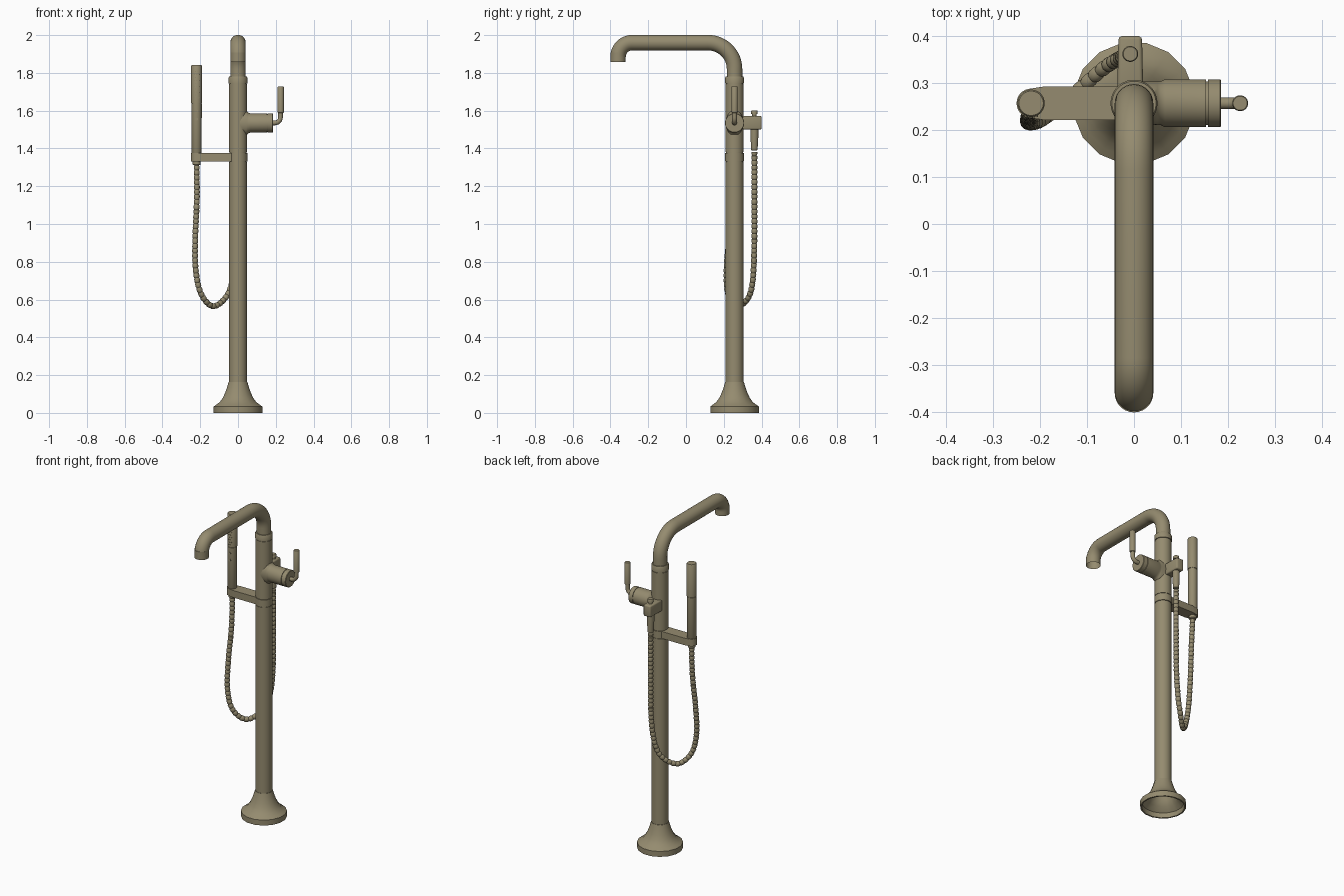
import bpy, bmesh, math
from mathutils import Vector, Matrix

if "Cube" in bpy.data.objects:
    bpy.data.objects.remove(bpy.data.objects["Cube"])

CY = 0.257  # y of the column axis
mat = bpy.data.materials.new("brushed bronze")
mat.diffuse_color = (0.30, 0.26, 0.16, 1)
mat.use_nodes = True
mat.node_tree.nodes["Principled BSDF"].inputs["Base Color"].default_value = mat.diffuse_color


def finish(name, bm, angle=35):
    bmesh.ops.recalc_face_normals(bm, faces=bm.faces)
    me = bpy.data.meshes.new(name)
    bm.to_mesh(me)
    bm.free()
    me.materials.append(mat)
    ob = bpy.data.objects.new(name, me)
    bpy.context.collection.objects.link(ob)
    bpy.ops.object.select_all(action='DESELECT')
    ob.select_set(True)
    bpy.context.view_layer.objects.active = ob
    bpy.ops.object.shade_smooth_by_angle(angle=math.radians(angle))
    return ob


def skin(bm, rings, cap=True):
    for a, b in zip(rings, rings[1:]):
        n = len(a)
        for i in range(n):
            bm.faces.new((a[i], a[(i + 1) % n], b[(i + 1) % n], b[i]))
    if cap:
        return bm.faces.new(rings[0]), bm.faces.new(rings[-1])


def lathe(name, profile, loc, axis='Z', segs=32, cap=True, squash=None):
    """Revolve (radius, height) pairs; squash limits the ring's y radius."""
    bm = bmesh.new()
    rings = []
    for r, h in profile:
        ring = []
        for i in range(segs):
            t = 2 * math.pi * (i + 0.5) / segs
            u, v = r * math.cos(t), r * math.sin(t)
            if squash and r > squash:
                v *= 0.047 / r
            p = Vector((u, v, h)) if axis == 'Z' else Vector((h, v, u))
            ring.append(bm.verts.new(p + Vector(loc)))
        rings.append(ring)
    skin(bm, rings, cap)
    return finish(name, bm)


def sweep(name, pts, radii, segs=20, hollow=0):
    """Round tube along points, optionally with a recessed open end."""
    bm = bmesh.new()
    pts = [Vector(p) for p in pts]
    rings, side, tan = [], None, None
    for k, p in enumerate(pts):
        tan = (pts[min(k + 1, len(pts) - 1)] - pts[max(k - 1, 0)]).normalized()
        ref = side or (Vector((0, 1, 0)) if abs(tan.y) < 0.8 else Vector((1, 0, 0)))
        side = (ref - tan * ref.dot(tan)).normalized()
        up = tan.cross(side)
        rings.append([bm.verts.new(p + radii[k] * (side * math.cos(t) + up * math.sin(t)))
                      for t in (2 * math.pi * i / segs for i in range(segs))])
    end = skin(bm, rings)[1]
    if hollow:
        bmesh.ops.inset_individual(bm, faces=[end], thickness=hollow)
        ext = bmesh.ops.extrude_discrete_faces(bm, faces=[end])["faces"][0]
        bmesh.ops.translate(bm, verts=ext.verts, vec=-tan * 0.05)
    return finish(name, bm)


def prism(name, outline, z0, z1, bevel):
    bm = bmesh.new()
    skin(bm, [[bm.verts.new((x, y, z)) for x, y in outline] for z in (z0, z1)])
    if bevel:
        bmesh.ops.bevel(bm, geom=list(bm.edges), offset=bevel, segments=3,
                        profile=0.5, affect='EDGES')
    return finish(name, bm)


def arc(c, r, a0, a1, n=12):
    """Arc in the y-z plane at x = 0."""
    return [(0, c[0] + r * math.cos(math.radians(a0 + (a1 - a0) * i / n)),
             c[1] + r * math.sin(math.radians(a0 + (a1 - a0) * i / n))) for i in range(n + 1)]


# Flared, hollow floor base
lathe("floor_base", [(0.12, 0.03), (0.122, 0), (0.131, 0), (0.131, 0.034), (0.115, 0.045),
                     (0.098, 0.058), (0.082, 0.08), (0.07, 0.105), (0.059, 0.135), (0.051, 0.163),
                     (0.044, 0.163), (0.053, 0.13), (0.072, 0.085), (0.09, 0.055), (0.12, 0.03)],
      (0, CY, 0), segs=16, cap=False)

# Column with narrow joint grooves
prof = [(0.048, 0.15)]
for z in (1.33, 1.378, 1.742):
    r = prof[-1][0]
    r2 = {1.33: 0.05, 1.378: 0.048, 1.742: 0.05}[z]
    prof += [(r, z - 0.002), (0.045, z - 0.002), (0.045, z + 0.002), (r2, z + 0.002)]
prof += [(0.05, 1.775), (0.047, 1.78)]
lathe("column", prof, (0, CY, 0))

# Spout: up, over and down, open at the tip
path = [(0, CY, 1.76)] + arc((CY - 0.14, 1.82), 0.14, 0, 90) \
    + arc((-0.285, 1.885), 0.075, 90, 180) + [(0, -0.36, 1.858)]
sweep("spout", path, [0.041] * len(path), 28, hollow=0.007)

# Valve body on the right, flared into the column
lathe("valve_body", [(0.068, 0.0), (0.067, 0.044), (0.059, 0.05), (0.054, 0.057), (0.051, 0.066),
                     (0.051, 0.153), (0.047, 0.153), (0.047, 0.157), (0.051, 0.157),
                     (0.051, 0.183), (0.049, 0.185)], (0, CY, 1.535), axis='X', squash=0.0515)

# Lever: thin bent stem and thicker grip
stem = [(0.17, CY, 1.535), (0.195, CY, 1.535)]
stem += [(0.195 + 0.03 * math.sin(a), CY, 1.565 - 0.03 * math.cos(a))
         for a in (math.pi / 2 * i / 6 for i in range(1, 7))] + [(0.225, CY, 1.6)]
sweep("lever_stem", stem, [0.0125] * len(stem), 16)
lathe("lever_grip", [(0.014, 1.588), (0.017, 1.591), (0.017, 1.724), (0.015, 1.727)],
      (0.226, CY, 0), segs=20)

# Arm holding the hand shower, rounded at the outer end
WX = -0.219
end = [(WX + 0.031 * math.cos(a), CY + 0.031 * math.sin(a))
       for a in (math.radians(100 + 160 * i / 12) for i in range(13))]
prism("shower_arm", [(0, CY + 0.036)] + [(WX + 0.03, CY + 0.036)] + end
      + [(WX + 0.03, CY - 0.036), (0, CY - 0.036)], 1.332, 1.376, 0)

# Hand shower wand
lathe("hand_shower", [(0.018, 1.312), (0.021, 1.316), (0.021, 1.36), (0.0265, 1.37), (0.0275, 1.634),
                      (0.025, 1.634), (0.025, 1.638), (0.029, 1.638), (0.029, 1.836), (0.026, 1.841)],
      (WX, CY, 0))

# Spray nozzles and two buttons on the front of the wand
bm = bmesh.new()
dots = [(x, 1.652 + 0.0155 * i, 0.0025, 0.029) for i in range(11)
        for x in ((-0.012, 0, 0.012) if i % 2 else (-0.006, 0.006))]
dots += [(0, 1.598, 0.008, 0.0272), (0, 1.555, 0.008, 0.0272)]
for x, z, r, R in dots:
    y = CY - math.sqrt(R * R - x * x)
    bmesh.ops.create_cone(bm, cap_ends=True, segments=12, radius1=r, radius2=r, depth=0.005,
                          matrix=Matrix.Translation((WX + x, y, z)) @ Matrix.Rotation(math.pi / 2, 4, 'X'))
finish("nozzles_and_buttons", bm)

# Rear outlet block, diverter knob and hose cone
HX, HY = -0.008, 0.362
prism("outlet_block", [(HX - 0.028, 0.27), (HX + 0.028, 0.27), (HX + 0.025, 0.4), (HX - 0.025, 0.4)],
      1.5, 1.572, 0.008)
lathe("diverter_knob", [(0.012, 1.56), (0.012, 1.582), (0.017, 1.582), (0.017, 1.598), (0.015, 1.601)],
      (HX, HY, 0), segs=20)
lathe("hose_cone", [(0.021, 1.51), (0.021, 1.46), (0.017, 1.392), (0.014, 1.39)], (HX, HY, 0), segs=20)

# Ribbed hose hanging in a loop from the outlet to the wand
ctrl = [Vector(p) for p in [
    (HX, HY, 1.45), (HX, HY, 1.38), (HX, HY, 1.1), (-0.012, 0.361, 0.85), (-0.032, 0.352, 0.69),
    (-0.07, 0.327, 0.605), (-0.135, 0.27, 0.565), (-0.195, 0.223, 0.63), (-0.224, 0.215, 0.76),
    (-0.226, 0.228, 0.93), (-0.218, 0.247, 1.13), (WX, CY, 1.32), (WX, CY, 1.4)]]
fine = []
for a, b, c, d in zip(ctrl, ctrl[1:], ctrl[2:], ctrl[3:]):
    for i in range(60):
        t = i / 60
        fine.append(0.5 * (2 * b + (c - a) * t + (2 * a - 5 * b + 4 * c - d) * t * t
                           + (3 * b - a - 3 * c + d) * t ** 3))
pts, radii, travelled, rib = [fine[0]], [0.0155], 0, (0.0155, 0.0155, 0.0155, 0.0125)
for p, q in zip(fine, fine[1:]):
    travelled += (q - p).length
    if travelled >= 0.0065:
        travelled -= 0.0065
        pts.append(q)
        radii.append(rib[len(pts) % 4])
sweep("shower_hose", pts, radii, 14)
